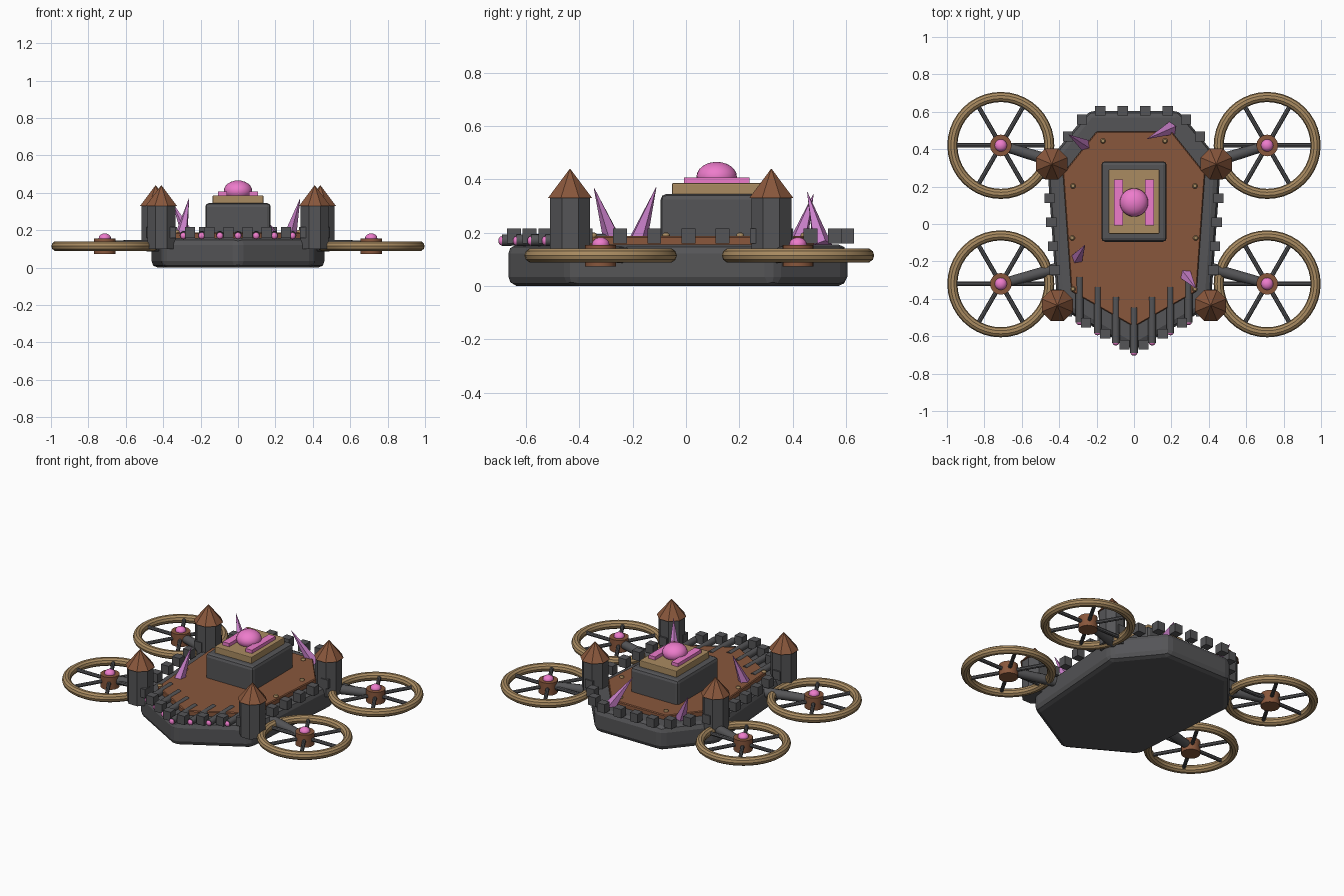
import bpy, bmesh, math
from mathutils import Vector

if "Cube" in bpy.data.objects:
    bpy.data.objects.remove(bpy.data.objects["Cube"])

def mat(name, rgb):
    m = bpy.data.materials.new(name)
    m.diffuse_color = (*rgb, 1)
    m.use_nodes = True
    m.node_tree.nodes["Principled BSDF"].inputs["Base Color"].default_value = m.diffuse_color
    return m

DARK = mat("dark_stone", (0.09, 0.09, 0.095))
RUST = mat("rust", (0.25, 0.095, 0.045))
GOLD = mat("brass", (0.40, 0.26, 0.12))
PINK = mat("pink_glow", (0.85, 0.2, 0.6))
CRYS = mat("crystal", (0.6, 0.22, 0.6))

def finish(name, material, bevel=0, segs=2, smooth=False):
    o = bpy.context.object
    o.name = name
    o.data.materials.append(material)
    if bevel:
        b = o.modifiers.new("bevel", 'BEVEL')
        b.width, b.segments = bevel, segs
    if smooth:
        bpy.ops.object.shade_smooth_by_angle(angle=math.radians(35))
    return o

def box(name, loc, size, material, bevel=0):
    bpy.ops.mesh.primitive_cube_add(size=1, location=loc)
    bpy.context.object.scale = size
    bpy.ops.object.transform_apply(location=False, rotation=False, scale=True)
    return finish(name, material, bevel)

def rod(name, a, b, r1, r2, material, sides=12, smooth=True, spin=0):
    a, b = Vector(a), Vector(b)
    d = b - a
    bpy.ops.mesh.primitive_cone_add(vertices=sides, radius1=r1, radius2=r2, depth=d.length)
    o = bpy.context.object
    o.rotation_euler = (0, 0, spin)
    bpy.ops.object.transform_apply(location=False, rotation=True, scale=False)
    o.rotation_euler = d.to_track_quat('Z', 'Y').to_euler()
    o.location = (a + b) / 2
    return finish(name, material, smooth=smooth)

def ball(name, loc, size, material, seg=16):
    bpy.ops.mesh.primitive_uv_sphere_add(segments=seg, ring_count=seg // 2, radius=1, location=loc)
    bpy.context.object.scale = size
    return finish(name, material, smooth=True)

def slab(name, half, z0, z1, material, bevel, segs):
    pts = half + [(-x, y) for x, y in reversed(half) if x > 0]
    bm = bmesh.new()
    f = bm.faces.new([bm.verts.new((x, y, z0)) for x, y in pts])
    r = bmesh.ops.extrude_face_region(bm, geom=[f])
    bmesh.ops.translate(bm, vec=(0, 0, z1 - z0), verts=[v for v in r["geom"] if isinstance(v, bmesh.types.BMVert)])
    bmesh.ops.recalc_face_normals(bm, faces=bm.faces)
    me = bpy.data.meshes.new(name)
    bm.to_mesh(me)
    o = bpy.data.objects.new(name, me)
    bpy.context.collection.objects.link(o)
    bpy.context.view_layer.objects.active = o
    return finish(name, material, bevel, segs)

# hull and deck plate
outline = [(0, -0.675), (0.41, -0.44), (0.465, 0.33), (0.24, 0.605)]
slab("hull", outline, 0, 0.157, DARK, 0.035, 2)
slab("deck", [(0, -0.55), (0.335, -0.36), (0.38, 0.27), (0.2, 0.495)], 0.14, 0.188, RUST, 0.005, 1)

# merlons along the hull rim
def merlons(a, b, n, sides):
    for i in range(n):
        t = (i + 0.5) / n
        x, y = a[0] + (b[0] - a[0]) * t, a[1] + (b[1] - a[1]) * t
        for s in sides:
            box("merlon", (s * x, y, 0.188), (0.055, 0.052, 0.058), DARK)

merlons(outline[0], outline[1], 4, (-1, 1))
merlons(outline[1], outline[2], 6, (-1, 1))
merlons(outline[2], outline[3], 3, (-1, 1))
merlons((-0.24, 0.605), (0.24, 0.605), 4, (1,))

# central keep with emitter
box("keep", (0, 0.12, 0.245), (0.35, 0.43, 0.2), DARK, 0.02)
box("keep_cap", (0, 0.12, 0.362), (0.27, 0.345, 0.048), GOLD, 0.004)
for s in (-1, 1):
    box("light_bar", (s * 0.083, 0.115, 0.395), (0.048, 0.245, 0.025), PINK)
ball("core_dome", (0, 0.115, 0.41), (0.076, 0.076, 0.056), PINK, 24)

for s in (-1, 1):
    # corner towers
    for x, y in ((0.44, 0.32), (0.41, -0.435)):
        rod("tower", (s * x, y, 0.10), (s * x, y, 0.335), 0.081, 0.081, DARK, 8, False, math.pi / 8)
        rod("tower_roof", (s * x, y, 0.33), (s * x, y, 0.44), 0.09, 0.001, RUST, 8, False, math.pi / 8)
    # deck rivets
    for x, y in ((0.166, 0.444), (0.326, 0.203), (0.33, -0.075), (0.326, -0.348)):
        ball("rivet", (s * x, y, 0.19), (0.015, 0.015, 0.012), GOLD, 10)
    # rotors on arms
    for y, ax, ay in ((0.42, 0.38, 0.32), (-0.32, 0.36, -0.225)):
        cx = s * 0.712
        bpy.ops.mesh.primitive_torus_add(location=(cx, y, 0.115), major_radius=0.259, minor_radius=0.027,
                                         major_segments=40, minor_segments=10)
        finish("rotor_ring", GOLD, smooth=True)
        rod("rotor_hub", (cx, y, 0.073), (cx, y, 0.155), 0.058, 0.058, RUST, 16)
        ball("hub_light", (cx, y, 0.157), (0.033, 0.033, 0.026), PINK)
        rod("rotor_arm", (s * ax, ay, 0.118), (cx, y, 0.118), 0.033, 0.026, DARK)
        for k in range(6):
            a = k * math.pi / 3
            rod("rotor_spoke", (cx, y, 0.115),
                (cx + 0.255 * math.cos(a), y + 0.255 * math.sin(a), 0.115), 0.012, 0.012, DARK, 8)

# front ram bars tipped with lights
for i in range(-3, 4):
    x = i * 0.097
    y = -0.69 + 0.56 * abs(x)
    rod("ram_bar", (x, y + 0.245, 0.175), (x, y, 0.172), 0.021, 0.021, DARK)
    ball("ram_light", (x, y, 0.17), (0.018, 0.014, 0.018), PINK, 12)

# crystals growing from the deck
for base, tip in (((0.275, -0.27, 0.16), (0.332, -0.345, 0.368)),
                  ((-0.305, -0.185, 0.16), (-0.262, -0.112, 0.37)),
                  ((0.195, 0.51, 0.15), (0.07, 0.455, 0.352)),
                  ((-0.26, 0.42, 0.16), (-0.35, 0.478, 0.345))):
    rod("crystal", base, tip, 0.038, 0.001, CRYS, 5, False)
